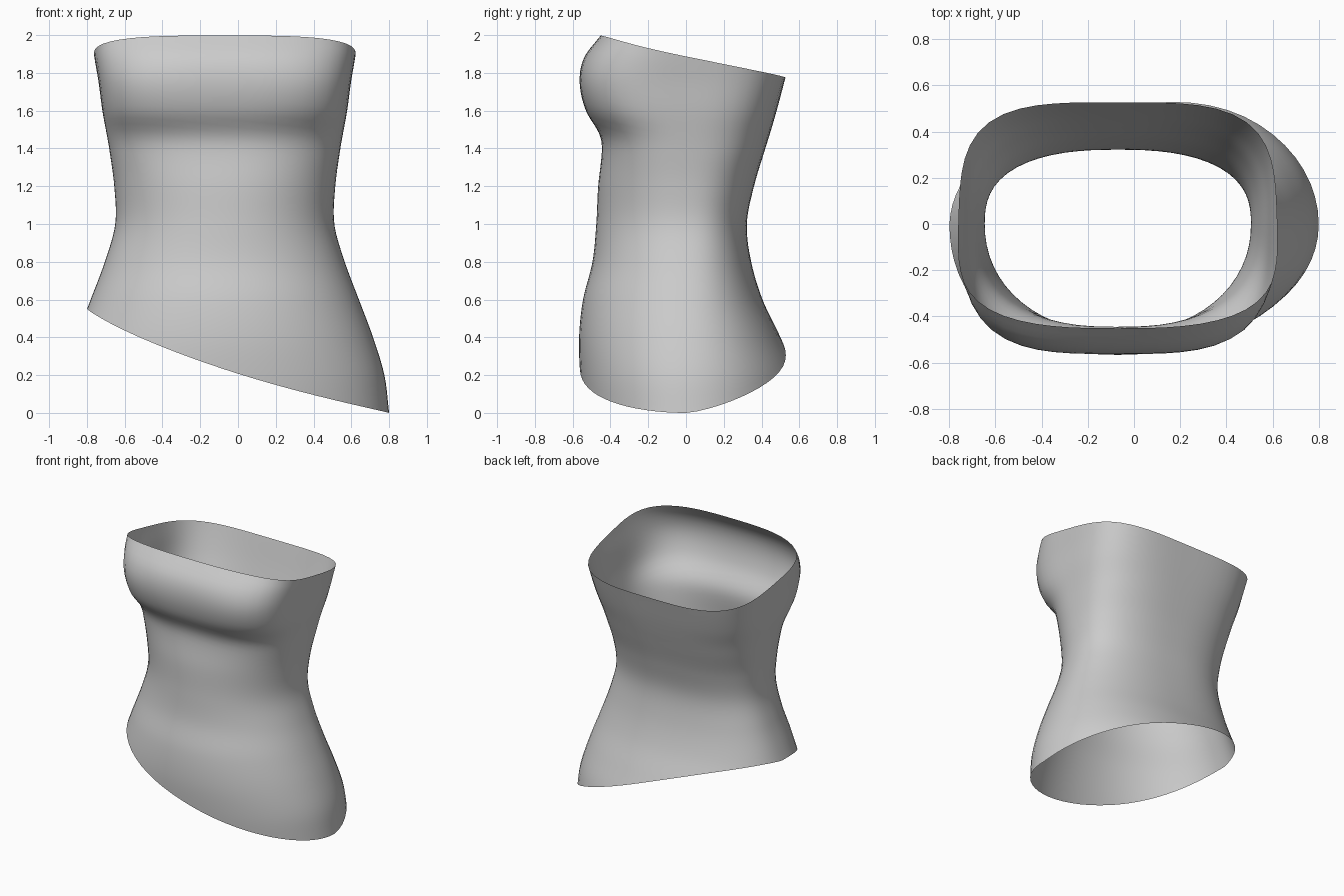
import bpy, math

if "Cube" in bpy.data.objects:
    bpy.data.objects.remove(bpy.data.objects["Cube"])

# Body profile: z, half width, front depth, back depth, front squareness, back squareness
PROFILE = [
    (0.00, 0.870, 0.540, 0.610, 2.1, 2.1),
    (0.20, 0.845, 0.560, 0.590, 2.1, 2.1),
    (0.40, 0.785, 0.566, 0.500, 2.1, 2.2),
    (0.60, 0.710, 0.545, 0.405, 2.1, 2.3),
    (0.80, 0.635, 0.495, 0.345, 2.1, 2.4),
    (1.00, 0.580, 0.475, 0.322, 2.1, 2.5),
    (1.20, 0.585, 0.465, 0.360, 2.2, 2.6),
    (1.40, 0.612, 0.445, 0.420, 2.5, 2.9),
    (1.48, 0.626, 0.460, 0.445, 2.7, 3.0),
    (1.60, 0.648, 0.530, 0.480, 3.2, 3.3),
    (1.75, 0.668, 0.563, 0.520, 3.4, 3.6),
    (1.88, 0.690, 0.540, 0.555, 3.1, 3.6),
    (2.00, 0.705, 0.450, 0.580, 2.9, 3.6),
]
CENTER_X = -0.07
COLS, ROWS = 64, 48


def sample(z):
    """Smooth interpolation of the profile at height z."""
    z = min(max(z, PROFILE[0][0]), PROFILE[-1][0])
    last = len(PROFILE) - 1
    i = next(k for k in range(last) if z <= PROFILE[k + 1][0])
    a, b = PROFILE[i], PROFILE[i + 1]
    p, q = PROFILE[max(i - 1, 0)], PROFILE[min(i + 2, last)]
    h = b[0] - a[0]
    t = (z - a[0]) / h
    out = []
    for k in range(1, 6):
        ma = (b[k] - p[k]) / (b[0] - p[0]) * h
        mb = (q[k] - a[k]) / (q[0] - a[0]) * h
        out.append((2*t**3 - 3*t**2 + 1) * a[k] + (t**3 - 2*t**2 + t) * ma
                   + (3*t**2 - 2*t**3) * b[k] + (t**3 - t**2) * mb)
    return out


def radius(c, s, n):
    return (abs(c)**n + abs(s)**n) ** (-1 / n)


def hem_height(c, s):
    """Slanted lower edge, a little higher at the back."""
    return 0.23 - 0.275 * c + 0.045 * c * c + 0.16 * max(s, 0) ** 1.3


def neckline_height(c, s):
    """Upper edge, sloping down towards the back."""
    return 1.887 - 0.111 * s * radius(c, s, 3.2)


# Strapless bodice: one open shell lofted between hem and neckline
verts, faces = [], []
for r in range(ROWS + 1):
    for k in range(COLS):
        ang = 2 * math.pi * k / COLS
        c, s = math.cos(ang), math.sin(ang)
        z0, z1 = hem_height(c, s), neckline_height(c, s)
        z = z0 + (z1 - z0) * r / ROWS
        w, front, back, nf, nb = sample(z)
        n, depth = (nf, front) if s < 0 else (nb, back)
        rad = radius(c, s, n)
        verts.append((CENTER_X + w * c * rad, depth * s * rad, z))
for r in range(ROWS):
    for k in range(COLS):
        j = (k + 1) % COLS
        faces.append((r*COLS + k, r*COLS + j, (r+1)*COLS + j, (r+1)*COLS + k))

mesh = bpy.data.meshes.new("bodice")
mesh.from_pydata(verts, [], faces)
mesh.polygons.foreach_set("use_smooth", [True] * len(faces))
mesh.update()
bodice = bpy.data.objects.new("bodice", mesh)
bpy.context.collection.objects.link(bodice)
